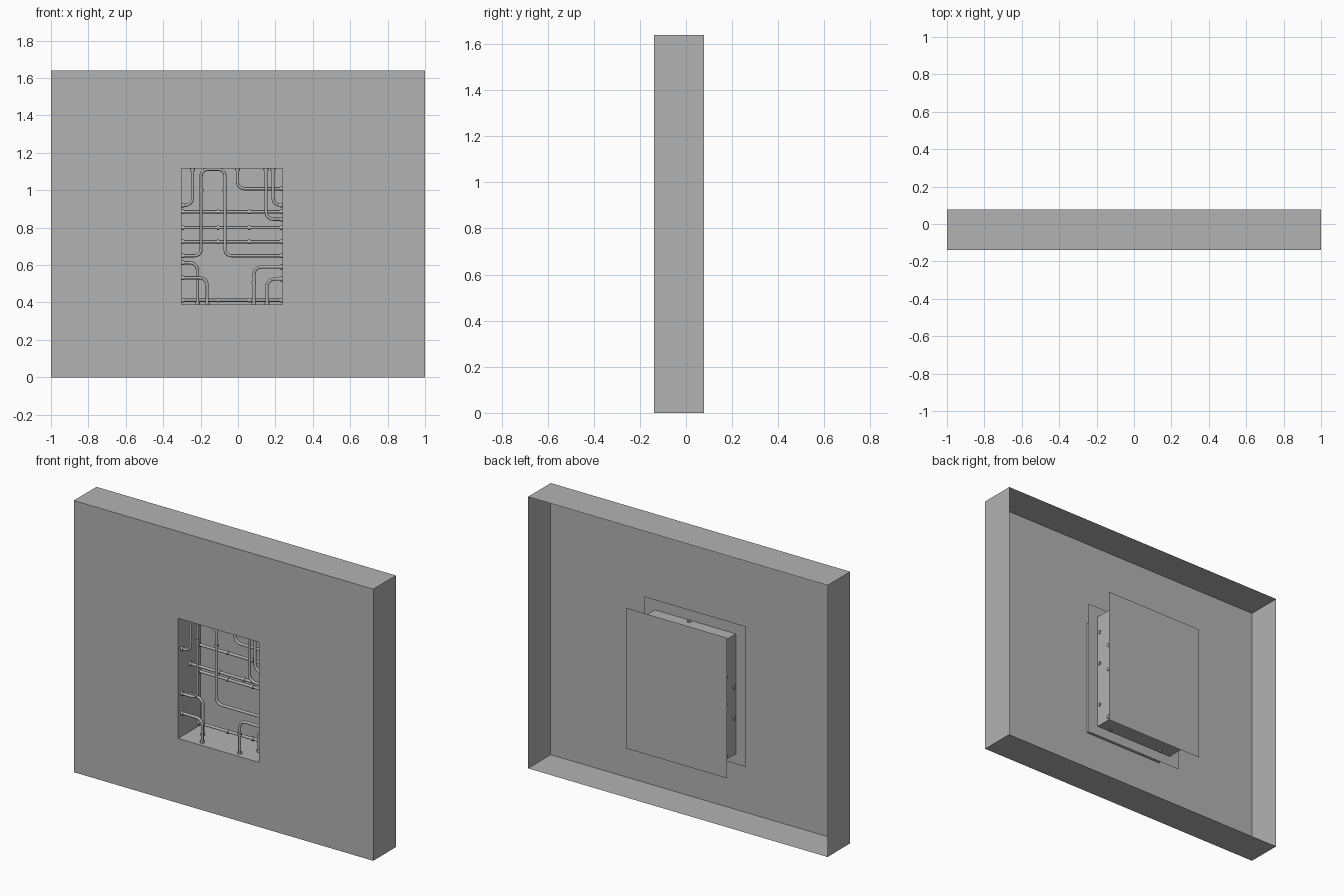
import bpy, bmesh, math
from mathutils import Vector

if "Cube" in bpy.data.objects:
    bpy.data.objects.remove(bpy.data.objects["Cube"])

# One grey for everything
grey = bpy.data.materials.new("plain_grey")
grey.diffuse_color = (0.45, 0.45, 0.45, 1)
grey.use_nodes = True
grey.node_tree.nodes["Principled BSDF"].inputs["Base Color"].default_value = grey.diffuse_color

FRONT, BACK, HEIGHT = -0.138, 0.078, 1.64
HOLE = (-0.303, 0.237, 0.39, 1.115)      # x0, x1, z0, z1
PLATE = (-0.37, 0.305, 0.33, 1.178)
WALL = (-1, 1, 0, HEIGHT)


def corners(rect, y):
    x0, x1, z0, z1 = rect
    return [(x0, y, z0), (x1, y, z0), (x1, y, z1), (x0, y, z1)]


def build(name, loops, cap=False):
    """Join matching four-point loops with strips of quads."""
    bm = bmesh.new()
    rings = [[bm.verts.new(p) for p in loop] for loop in loops]
    for a, b in zip(rings, rings[1:]):
        for i in range(4):
            j = (i + 1) % 4
            bm.faces.new((a[i], a[j], b[j], b[i]))
    if cap:
        bm.faces.new(rings[0])
    me = bpy.data.meshes.new(name)
    bm.to_mesh(me)
    bm.free()
    me.materials.append(grey)
    ob = bpy.data.objects.new(name, me)
    bpy.context.collection.objects.link(ob)
    return ob


# Wall shell, open at the back, with the niche sleeve running inwards
build("wall_shell", [corners(WALL, BACK), corners(WALL, FRONT),
                     corners(HOLE, FRONT), corners(HOLE, BACK)])
# Thin frame around the sleeve and the plate behind it
build("niche_frame", [corners(PLATE, -0.042), corners(HOLE, -0.042)])
build("back_plate", [corners(PLATE, 0.138)], cap=True)


def rounded(points, r):
    """Replace inner corners of a path by arcs."""
    pts = [Vector(p) for p in points]
    out = [pts[0]]
    for a, b, c in zip(pts, pts[1:], pts[2:]):
        u, v = (a - b).normalized(), (c - b).normalized()
        centre = b + (u + v) * r
        for k in range(9):
            t = k / 8 * math.pi / 2
            out.append(centre - v * r * math.cos(t) - u * r * math.sin(t))
    return out + [pts[-1]]


def tube(name, points, radius):
    cu = bpy.data.curves.new(name, 'CURVE')
    cu.dimensions = '3D'
    cu.bevel_depth = radius
    cu.bevel_resolution = 2
    cu.use_fill_caps = True
    sp = cu.splines.new('POLY')
    sp.points.add(len(points) - 1)
    for q, p in zip(sp.points, points):
        q.co = (*p, 1)
    cu.materials.append(grey)
    ob = bpy.data.objects.new(name, cu)
    bpy.context.collection.objects.link(ob)


def collar(at, along, length=0.012):
    d = Vector(along).normalized() * length / 2
    tube("pipe_collar", [Vector(at) - d, Vector(at) + d], 0.0125)


def pipe(name, y, path, r=0.04):
    pts = [Vector((x, y, z)) for x, z in path]
    tube(name, rounded(pts, r), 0.0085)
    # Collars where the pipe meets the niche walls
    for end, nxt in ((pts[0], pts[1]), (pts[-1], pts[-2])):
        d = (nxt - end).normalized()
        collar(end + d * 0.01, d, 0.018)


L, R = HOLE[0] - 0.006, HOLE[1] + 0.006
B, T = HOLE[2] - 0.006, HOLE[3] + 0.006
NEAR, MID, FAR = -0.105, -0.025, 0.055

# Straight horizontal pipes with two couplings each
for y, z in ((FAR, 0.885), (MID, 0.8), (FAR, 0.725), (FAR, 0.412)):
    pipe("straight_pipe", y, [(L, z), (R, z)])
    for x in (-0.107, 0.06):
        collar((x, y, z), (1, 0, 0))

# Bent pipes: depth, side wall, height at side, x of riser, end height
bends = [(NEAR, L, 0.92, -0.243, T), (MID, L, 0.612, -0.217, B),
         (NEAR, L, 0.532, -0.165, B), (MID, R, 1.008, -0.003, T),
         (NEAR, R, 0.845, 0.15, T), (NEAR, R, 0.92, 0.187, T),
         (NEAR, R, 0.59, 0.085, B), (MID, R, 0.525, 0.155, B)]
for y, side, z, x, end in bends:
    pipe("bent_pipe", y, [(side, z), (x, z), (x, end)])
collar((0.085, NEAR, 0.505), (0, 0, 1))

# Long loop rising from the left, over the top and down to the right
pipe("loop_pipe", NEAR, [(L, 0.65), (-0.197, 0.65), (-0.197, 1.112),
                         (-0.07, 1.112), (-0.07, 0.65), (R, 0.65)], 0.035)
for x in (-0.197, -0.07):
    collar((x, NEAR, 1.0), (0, 0, 1))
